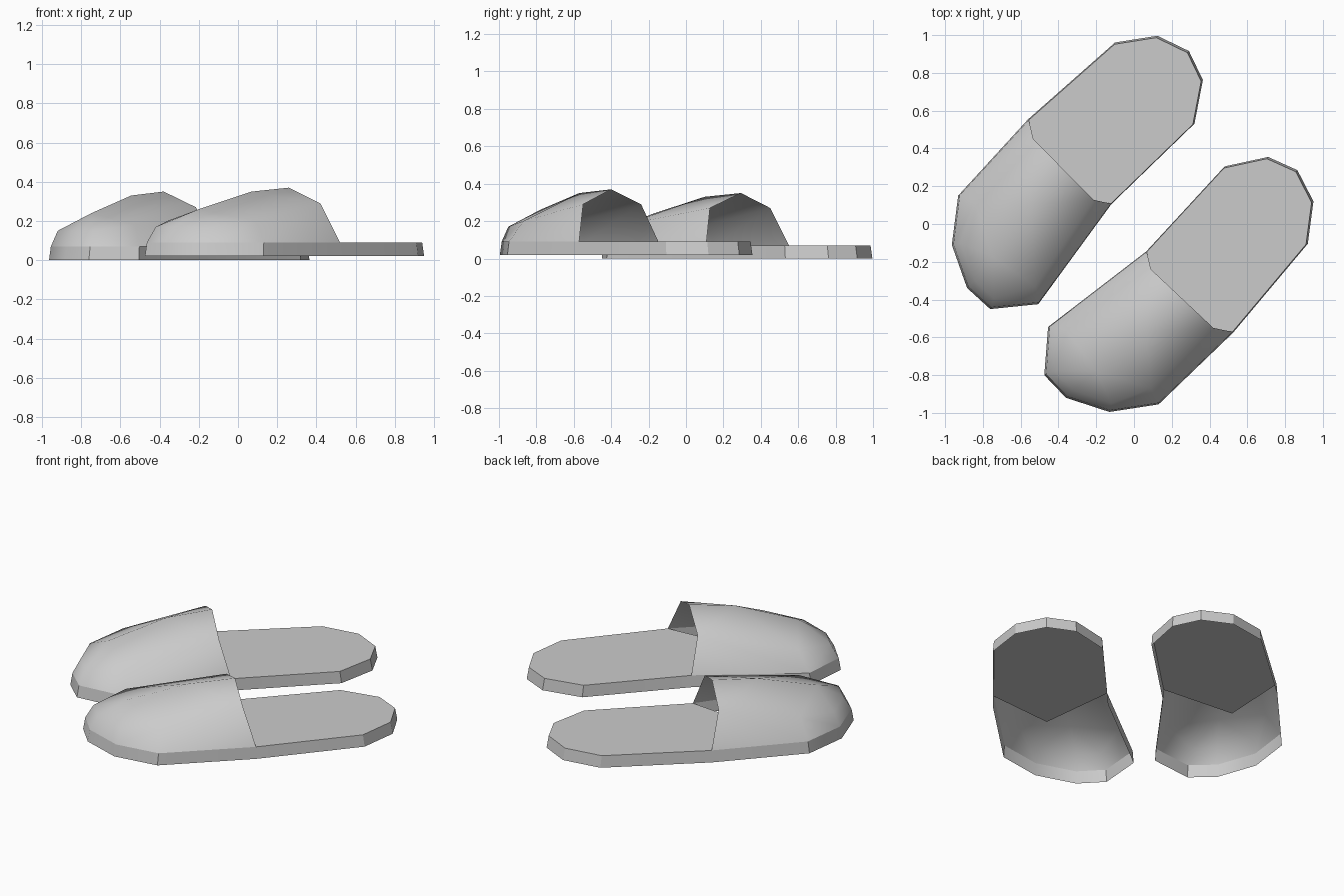
import bpy, bmesh, math
from mathutils import Matrix, Vector

cube = bpy.data.objects.get("Cube")
if cube:
    bpy.data.objects.remove(cube, do_unlink=True)

grey = bpy.data.materials.new("soft_grey")
grey.use_nodes = True
grey.diffuse_color = (0.6, 0.6, 0.6, 1)
grey.node_tree.nodes["Principled BSDF"].inputs["Base Color"].default_value = (0.6, 0.6, 0.6, 1)

BOTTOM, TOP = 0.02, 0.09
CENTRE = Vector((0.24, -0.32))

# Sole outline: the first seven points run round the toe, the rest round the heel
OUTLINE = [(0.065, -0.145), (-0.455, -0.545), (-0.475, -0.80), (-0.36, -0.92),
           (-0.13, -0.995), (0.13, -0.955), (0.525, -0.575), (0.92, -0.105),
           (0.95, 0.12), (0.865, 0.285), (0.71, 0.355), (0.48, 0.305)]
# Shoulder line of the upper, from one side of the opening round the toe to the other
SHOULDER = [(0.09, -0.24, 0.29), (-0.36, -0.56, 0.20), (-0.42, -0.78, 0.17),
            (-0.32, -0.88, 0.17), (-0.12, -0.95, 0.17), (0.09, -0.87, 0.20),
            (0.42, -0.55, 0.29)]
# Ridge of the upper, from the opening to the toe
RIDGE = [(0.26, -0.40, 0.37), (0.07, -0.57, 0.35), (-0.20, -0.78, 0.26)]
# Front tip of the insole, hidden under the upper
INSOLE_TIP = (0.12, -0.60, TOP)


def top_point(p):
    q = CENTRE + (Vector(p) - CENTRE) * 0.986
    return (q.x, q.y, TOP)


def make_part(name, faces, place, flip, smooth):
    """Build one part from faces given as lists of points."""
    bm = bmesh.new()
    for face in faces:
        bm.faces.new([bm.verts.new(p) for p in face])
    bmesh.ops.remove_doubles(bm, verts=bm.verts, dist=0.0005)
    bm.transform(place)
    if flip:
        bmesh.ops.reverse_faces(bm, faces=bm.faces)
    mesh = bpy.data.meshes.new(name)
    bm.to_mesh(mesh)
    bm.free()
    mesh.materials.append(grey)
    obj = bpy.data.objects.new(name, mesh)
    bpy.context.collection.objects.link(obj)
    bpy.ops.object.select_all(action='DESELECT')
    obj.select_set(True)
    bpy.context.view_layer.objects.active = obj
    if smooth:
        bpy.ops.object.shade_smooth_by_angle(angle=math.radians(smooth))


def make_slipper(side, place, flip):
    low = [(x, y, BOTTOM) for x, y in OUTLINE]
    high = [top_point(p) for p in OUTLINE]
    count = len(OUTLINE)

    # Sole rim, open underneath
    rim = [[low[i], low[(i + 1) % count], high[(i + 1) % count], high[i]]
           for i in range(count)]
    make_part(side + "_sole_rim", rim, place, flip, 30)

    # Insole, ending in a point under the upper
    make_part(side + "_insole", [high[6:] + [high[0], INSOLE_TIP]], place, flip, 0)

    # Upper: side walls, toe band and the cap over the ridge
    s, (r0, r1, r2) = SHOULDER, RIDGE
    upper = [[high[0], high[1], s[0]], [s[0], high[1], s[1]],
             [high[5], high[6], s[6]], [high[5], s[6], s[5]]]
    upper += [[high[i], high[i + 1], s[i + 1], s[i]] for i in range(1, 5)]
    upper += [[s[i], s[i + 1], r2] for i in range(1, 5)]
    upper += [[s[0], s[1], r1], [s[0], r1, r0], [s[1], r2, r1],
              [s[5], s[6], r1], [s[6], r0, r1], [s[5], r1, r2]]
    make_part(side + "_upper", upper, place, flip, 50)


# Left slipper, then its mirror image set slightly turned and lower
make_slipper("left", Matrix.Identity(4), False)
swap = Matrix(((0, 1, 0, 0), (1, 0, 0, 0), (0, 0, 1, 0), (0, 0, 0, 1)))
turn = Matrix.Rotation(math.radians(1.4), 4, 'Z')
pivot = Matrix.Translation((0.36, -0.295, 0))
shift = Matrix.Translation((-0.34, 0.33, -BOTTOM))
make_slipper("right", shift @ turn @ pivot @ swap, True)
